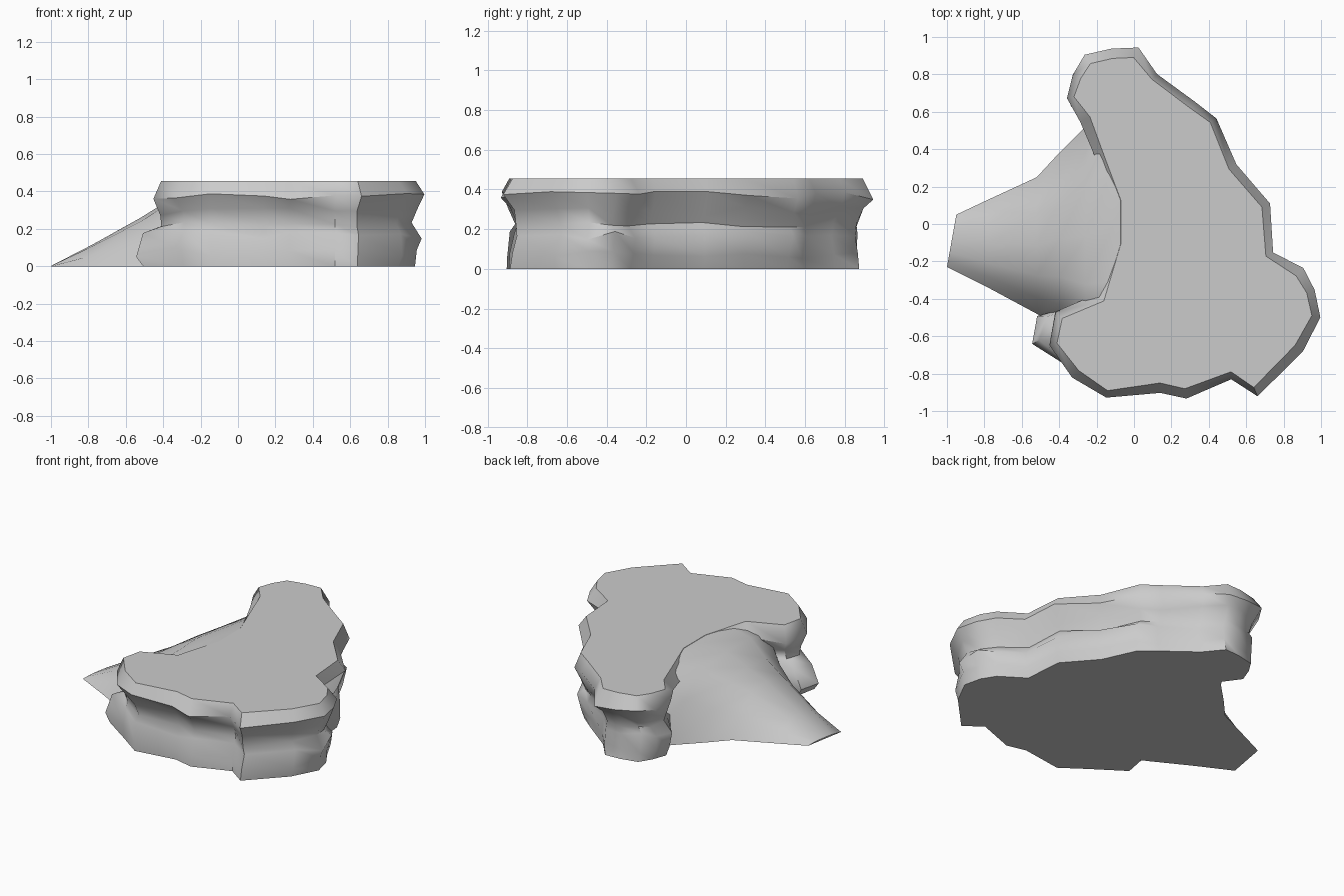
import bpy
import bmesh
import random
from mathutils import Vector

random.seed(4)

default_cube = bpy.data.objects.get("Cube")
if default_cube:
    bpy.data.objects.remove(default_cube, do_unlink=True)

# One stone grey for everything
stone = bpy.data.materials.new("stone_grey")
stone.use_nodes = True
colour = (0.6, 0.6, 0.6, 1)
stone.diffuse_color = colour
stone.node_tree.nodes["Principled BSDF"].inputs["Base Color"].default_value = colour


def loft(name, sections, closed):
    """Skin a list of equal-length sections and cap both ends."""
    bm = bmesh.new()
    rows = [[bm.verts.new(point) for point in section] for section in sections]
    count = len(rows[0])
    for low, high in zip(rows, rows[1:]):
        for i in range(count if closed else count - 1):
            j = (i + 1) % count
            bm.faces.new((low[i], low[j], high[j], high[i]))
    if not closed:
        # Flat underside of an arched strip
        bm.faces.new([row[0] for row in rows] + [row[-1] for row in rows[::-1]])
    bm.faces.new(rows[0][::-1])
    bm.faces.new(rows[-1])
    bmesh.ops.recalc_face_normals(bm, faces=bm.faces)
    mesh = bpy.data.meshes.new(name)
    bm.to_mesh(mesh)
    bm.free()
    obj = bpy.data.objects.new(name, mesh)
    bpy.context.collection.objects.link(obj)
    mesh.materials.append(stone)
    bpy.ops.object.select_all(action="DESELECT")
    obj.select_set(True)
    bpy.context.view_layer.objects.active = obj
    bpy.ops.object.shade_smooth_by_angle(angle=0.9)


# Widest outline of the rock, clockwise from the back
outline = [Vector(p) for p in (
    (-.26, .9), (-.12, .935), (.02, .935), (.13, .81), (.33, .66), (.45, .57),
    (.55, .32), (.73, .11), (.75, -.15), (.9, -.24), (.97, -.35), (1, -.5),
    (.9, -.68), (.66, -.92), (.52, -.84), (.28, -.93), (.14, -.9),
    (-.15, -.94), (-.33, -.82), (-.46, -.65), (-.42, -.47), (-.2, -.38),
    (-.12, -.1), (-.12, .12), (-.2, .33), (-.28, .55), (-.37, .67), (-.33, .8))]


def ring(height, inset, wobble, shelf, pinch):
    """Offset the outline inwards; the shelf pushes out the front right foot."""
    points = []
    for i, p in enumerate(outline):
        along = outline[(i + 1) % len(outline)] - outline[i - 1]
        inward = Vector((along.y, -along.x)).normalized()
        q = p + inward * (inset + random.uniform(0, wobble))
        if p.x < -.4:
            q.x -= shelf
        elif p.y > .5:
            q.y -= shelf * .3
        if abs(p.y) > .6:
            q.y *= 1 - pinch
        lift = random.uniform(-wobble, wobble)
        points.append((q.x, q.y, height + lift))
    return points


# Two bulging strata with a groove; front and back are pinched further
layers = [
    (0, .055, 0, .1, -.02),
    (.07, .03, .02, .12, 0),
    (.17, .015, .025, .07, .035),
    (.225, .06, .015, .02, .01),
    (.29, .035, .025, 0, 0),
    (.37, -.01, .022, 0, 0),
    (.455, .05, 0, 0, 0)]
loft("rock_platform", [ring(*layer) for layer in layers], True)


# Sloping ramp: x, front edge, back edge, crest, front and back softness
stations = [
    (-.98, -.23, .05, .01, 1, 1),
    (-.78, -.34, .13, .115, 1, 1),
    (-.52, -.48, .25, .26, 1, 1),
    (-.4, -.54, .38, .335, .6, 1),
    (-.26, -.65, .52, .41, .2, .8),
    (-.1, -.72, .75, .453, .02, .05),
    (.05, -.7, .7, .454, .02, .02)]
# Arched cross-section: fraction across, fraction of crest height
arch = [(0, 0), (.12, .5), (.28, .92), (.5, 1), (.72, .94), (.88, .55), (1, 0)]


def ramp_section(x, front, back, crest, front_soft, back_soft):
    skew = .05 if x < -.9 else 0
    return [(x + skew * (across - .4), front + (back - front) * across,
             crest * up ** (front_soft if across < .5 else back_soft))
            for across, up in arch]


loft("rock_ramp", [ramp_section(*station) for station in stations], False)
